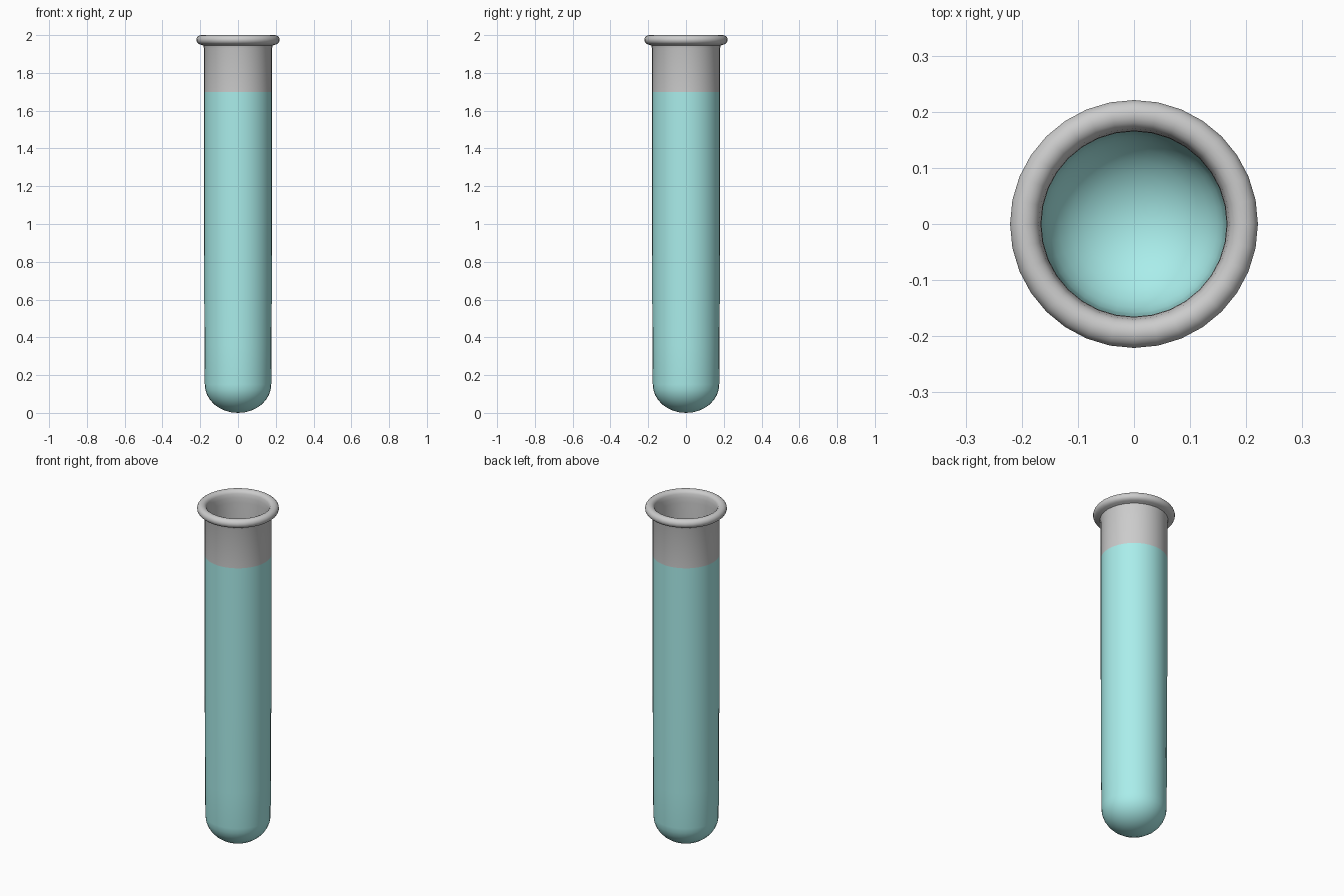
import bpy, bmesh, math

if "Cube" in bpy.data.objects:
    bpy.data.objects.remove(bpy.data.objects["Cube"])

SEG = 32


def lathe(name, profile, closed=False, color=None):
    """Spin an (r, z) profile around the z axis; r = 0 points become poles."""
    bm = bmesh.new()
    rings = []
    for r, z in profile:
        if r < 1e-6:
            rings.append([bm.verts.new((0, 0, z))] * SEG)
        else:
            rings.append([bm.verts.new((r * math.cos(2 * math.pi * i / SEG),
                                        r * math.sin(2 * math.pi * i / SEG), z))
                          for i in range(SEG)])
    pairs = list(zip(rings, rings[1:])) + ([(rings[-1], rings[0])] if closed else [])
    for a, b in pairs:
        for i in range(SEG):
            j = (i + 1) % SEG
            bm.faces.new(list(dict.fromkeys((a[i], a[j], b[j], b[i]))))
    mesh = bpy.data.meshes.new(name)
    bm.to_mesh(mesh)
    bm.free()
    obj = bpy.data.objects.new(name, mesh)
    bpy.context.collection.objects.link(obj)
    if color:
        mat = bpy.data.materials.new(name + "_colour")
        mat.diffuse_color = color
        mat.use_nodes = True
        mat.node_tree.nodes["Principled BSDF"].inputs["Base Color"].default_value = mat.diffuse_color
        mesh.materials.append(mat)
    bpy.ops.object.select_all(action='DESELECT')
    obj.select_set(True)
    bpy.context.view_layer.objects.active = obj
    bpy.ops.object.shade_smooth_by_angle(angle=math.radians(50))
    return obj


def bowl(radius, top, bottom, steps=8):
    """Rounded end from the pole up to the wall."""
    return [(radius * math.sin(t), top - (top - bottom) * math.cos(t))
            for t in (math.pi / 2 * k / steps for k in range(steps + 1))]


R_OUT, R_IN, LEVEL = 0.18, 0.165, 1.70

# filled body: rounded outer wall and matching inner wall, joined below the fill line
outer = bowl(0.176, 0.15, 0.0) + [(0.178, 0.36), (R_OUT, 1.0), (R_OUT, LEVEL)]
inner = bowl(0.161, 0.16, 0.015) + [(0.163, 0.36), (R_IN, 1.0), (R_IN, LEVEL)]
lathe("filled_body", outer[::-1][::-1], color=(0.40, 0.85, 0.83, 1))
lathe("filled_body_inside", inner[::-1], color=(0.40, 0.85, 0.83, 1))

# clear neck and rolled lip, one continuous wall
lip = [(0.195 + 0.026 * math.cos(a), 1.975 + 0.025 * math.sin(a))
       for a in (math.radians(d) for d in range(-75, 166, 20))]
neck = ([(R_OUT, LEVEL), (R_OUT, 1.93), (0.184, 1.945)] + lip +
        [(R_IN + 0.001, 1.96), (R_IN, 1.93), (R_IN, LEVEL)])
lathe("neck_and_lip", neck)
